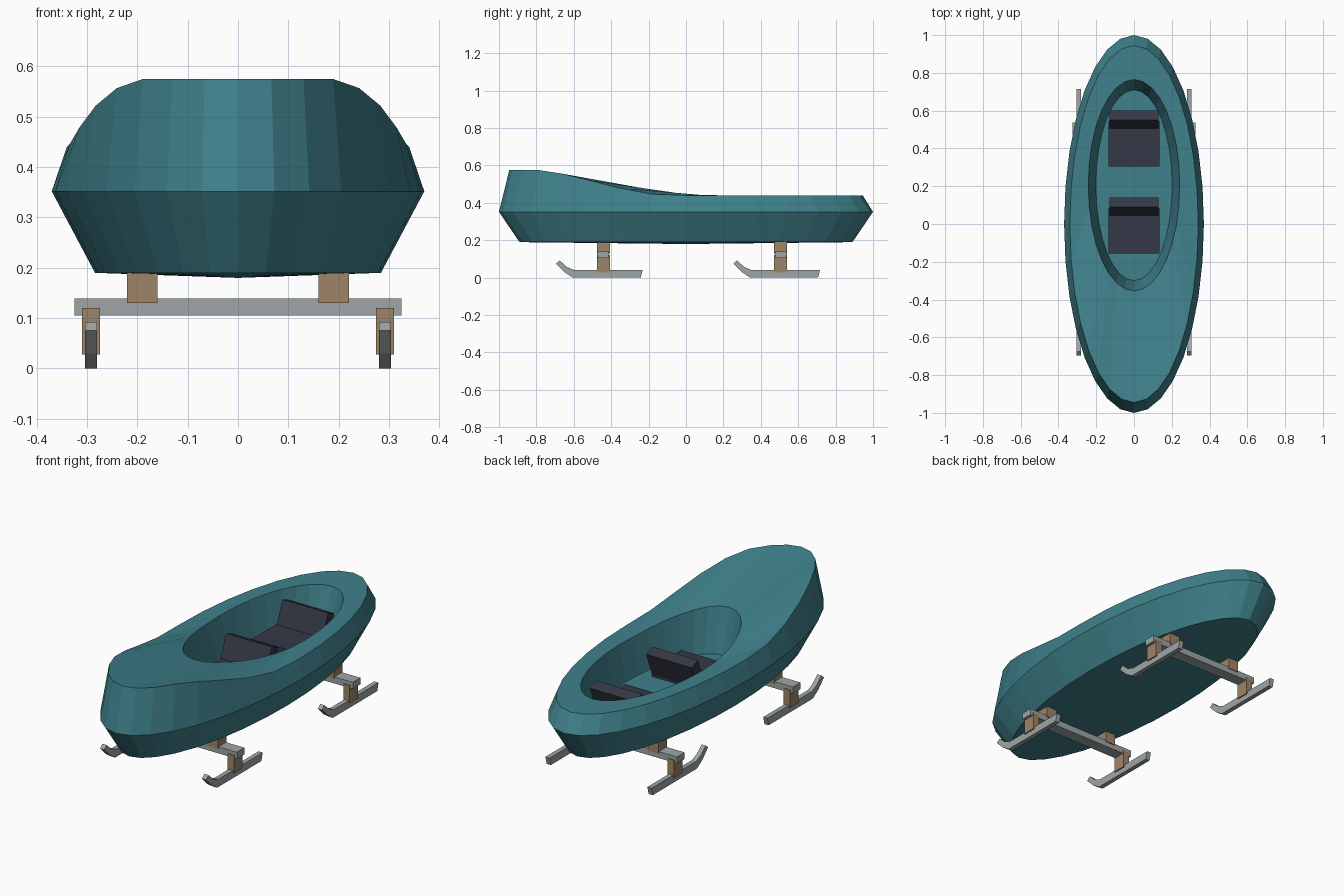
import bpy, bmesh, math
from mathutils import Matrix

if "Cube" in bpy.data.objects:
    bpy.data.objects.remove(bpy.data.objects["Cube"])

N = 32  # sides of every hull loop


def material(name, rgb):
    m = bpy.data.materials.new(name)
    m.diffuse_color = (*rgb, 1)
    m.use_nodes = True
    m.node_tree.nodes["Principled BSDF"].inputs["Base Color"].default_value = m.diffuse_color
    return m


TEAL = material("teal hull", (0.05, 0.22, 0.26))
GREY = material("pale metal", (0.34, 0.38, 0.375))
TAN = material("tan wood", (0.34, 0.235, 0.135))
DARK = material("dark upholstery", (0.035, 0.04, 0.06))


def finish(name, bm, mat):
    bmesh.ops.recalc_face_normals(bm, faces=bm.faces)
    me = bpy.data.meshes.new(name)
    bm.to_mesh(me)
    bm.free()
    me.materials.append(mat)
    ob = bpy.data.objects.new(name, me)
    bpy.context.collection.objects.link(ob)
    return ob


def box(name, center, size, mat, tilt=0):
    bm = bmesh.new()
    bmesh.ops.create_cube(bm, size=1)
    bm.transform(Matrix.Translation(center) @ Matrix.Rotation(tilt, 4, 'X')
                 @ Matrix.Diagonal((*size, 1)))
    return finish(name, bm, mat)


def prism(name, profile, x, width, mat):
    """Extrude a (y, z) outline sideways."""
    bm = bmesh.new()
    a, b = [[bm.verts.new((x + s * width / 2, y, z)) for y, z in profile]
            for s in (-1, 1)]
    n = len(profile)
    bm.faces.new(a)
    bm.faces.new(b)
    for i in range(n):
        j = (i + 1) % n
        bm.faces.new((a[i], a[j], b[j], b[i]))
    return finish(name, bm, mat)


# Hull: stacked elliptical loops from the keel, over the rim, to the cockpit floor
DECK = [.575, .575, .575, .575, .557, .522, .48, .447, .44]    # raised bow edge
RIM = [.487, .485, .481, .474, .465, .456, .447, .441, .44]    # cockpit edge
LOOPS = [  # half width, half length, centre y, heights from bow to middle
    (.284, .89, 0, [.19]),
    (.37, 1.0, 0, [.352]),
    (.34, .945, 0, DECK),
    (.242, .56, .205, RIM),
    (.202, .505, .205, [.26]),
]
bm = bmesh.new()
rings = []
for rx, ry, cy, heights in LOOPS:
    ring = []
    for i in range(N):
        t = 2 * math.pi * i / N
        z = heights[min(i, N - i, len(heights) - 1)]
        ring.append(bm.verts.new((rx * math.sin(t), cy - ry * math.cos(t), z)))
    rings.append(ring)
for a, b in zip(rings, rings[1:]):
    for i in range(N):
        j = (i + 1) % N
        bm.faces.new((a[i], a[j], b[j], b[i]))
keel = bm.verts.new((0, 0, .18))
for i in range(N):
    bm.faces.new((keel, rings[0][(i + 1) % N], rings[0][i]))
bm.faces.new(rings[-1])
finish("hull", bm, TEAL)

# Two seats with reclined backs
for tag, dy in (("front", -.46), ("rear", 0)):
    box(f"{tag}_seat_cushion", (0, .425 + dy, .28), (.27, .24, .05), DARK)
    lean = math.radians(-22)
    box(f"{tag}_seat_back", (0, .55 + dy, .345), (.262, .054, .135), DARK, lean)

# Two axle beams, each with hull struts, posts and upturned runners
RUNNER = [(-.242, 0), (-.605, 0), (-.65, .03), (-.695, .075),
          (-.675, .092), (-.636, .057), (-.595, .04), (-.232, .04)]
for tag, y in (("front", -.442), ("rear", .506)):
    box(f"{tag}_beam", (0, y, .122), (.65, .062, .034), GREY)
    for side, s in (("left", -1), ("right", 1)):
        box(f"{tag}_{side}_strut", (s * .19, y, .163), (.06, .07, .066), TAN)
        box(f"{tag}_{side}_post", (s * .292, y, .074), (.036, .07, .092), TAN)
        prism(f"{tag}_{side}_runner", [(p + y + .442, z) for p, z in RUNNER],
              s * .292, .024, GREY)
